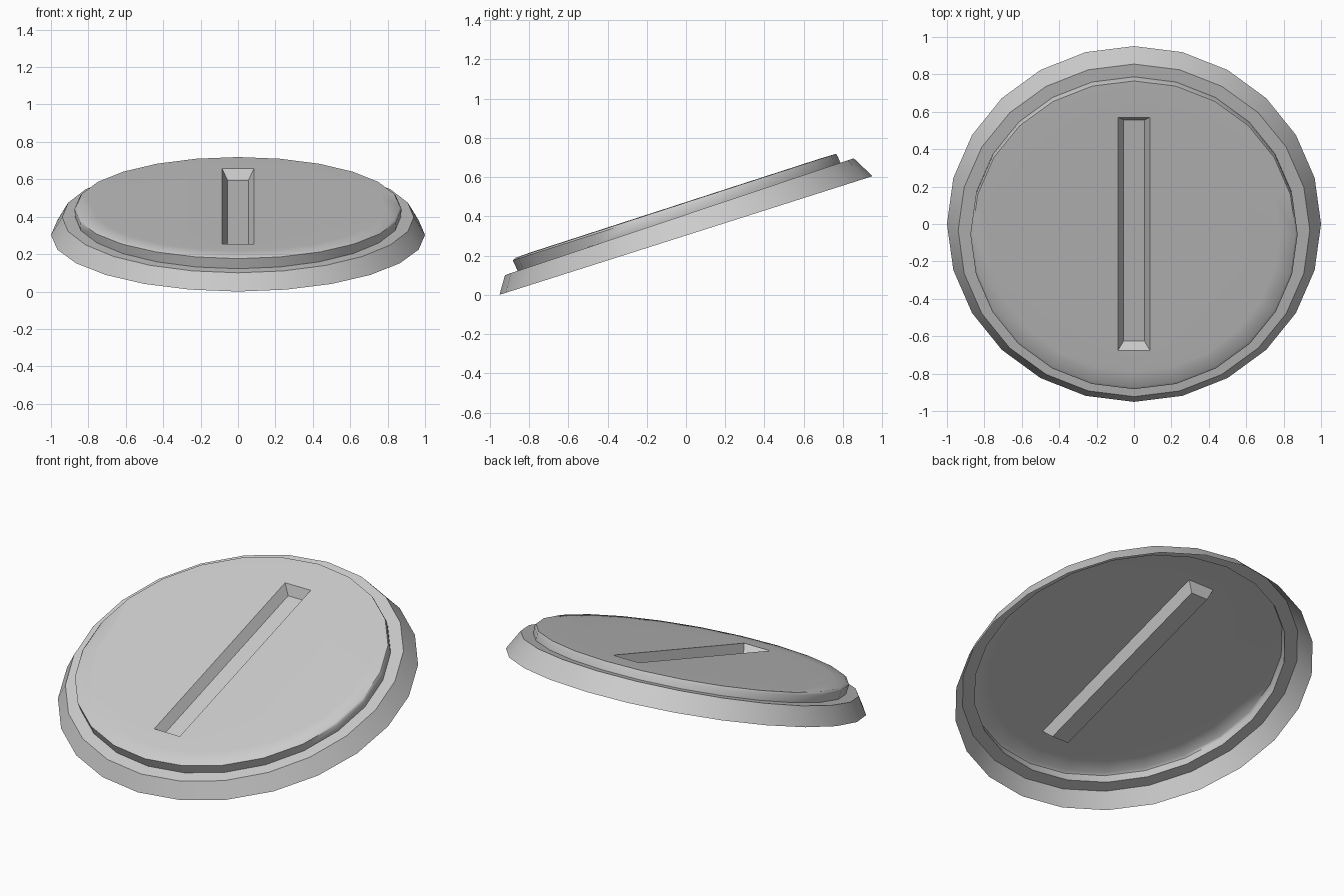
import bpy, bmesh, math

if "Cube" in bpy.data.objects:
    bpy.data.objects.remove(bpy.data.objects["Cube"])

SIDES = 24
bm = bmesh.new()


def ring(low, high, radius):
    """Tilted circle given its front-low and back-high (y, z) points."""
    verts = []
    for i in range(SIDES):
        a = math.tau * i / SIDES
        t = (1 + math.sin(a)) / 2
        verts.append(bm.verts.new((radius * math.cos(a),
                                   low[0] + (high[0] - low[0]) * t,
                                   low[1] + (high[1] - low[1]) * t)))
    return verts


def bridge(a, b):
    n = len(a)
    for i in range(n):
        j = (i + 1) % n
        bm.faces.new((a[i], a[j], b[j], b[i]))


def top_z(y):
    return 0.473 + 0.324 * y


def slot_loop(half, y0, y1, depth):
    return [bm.verts.new((x, y, top_z(y) - depth)) for x, y in
            ((-half, y0), (half, y0), (half, y1), (-half, y1))]


# Open-bottomed shell: sloped rim, flat step, raised disc with rounded edge
rings = [ring(*r) for r in (
    ((-0.951, 0.0), (0.951, 0.605), 1.0),
    ((-0.923, 0.10), (0.855, 0.696), 0.94),
    ((-0.858, 0.122), (0.787, 0.673), 0.87),
    ((-0.883, 0.176), (0.774, 0.704), 0.875),
    ((-0.871, 0.188), (0.765, 0.719), 0.865),
    ((-0.79, top_z(-0.79)), (0.69, top_z(0.69)), 0.78))]
for a, b in zip(rings, rings[1:]):
    bridge(a, b)

# Tapered slot sunk into the disc
mouth = slot_loop(0.085, -0.675, 0.57, 0)
floor = slot_loop(0.055, -0.625, 0.555, 0.06)
bridge(mouth, floor)
bm.faces.new(floor)

# Flat top between the disc edge and the slot mouth
edges = [bm.edges.get((l[i], l[(i + 1) % len(l)]))
         for l in (rings[-1], mouth) for i in range(len(l))]
bmesh.ops.triangle_fill(bm, use_beauty=True, use_dissolve=False,
                        edges=edges, normal=(0, -0.31, 0.95))
bmesh.ops.recalc_face_normals(bm, faces=bm.faces[:])
if sum(f.normal.z * f.calc_area() for f in bm.faces) < 0:
    bmesh.ops.reverse_faces(bm, faces=bm.faces[:])

mesh = bpy.data.meshes.new("slotted_disc")
bm.to_mesh(mesh)
bm.free()
disc = bpy.data.objects.new("slotted_disc", mesh)
bpy.context.collection.objects.link(disc)
bpy.context.view_layer.objects.active = disc
disc.select_set(True)
bpy.ops.object.shade_smooth_by_angle(angle=math.radians(52))
